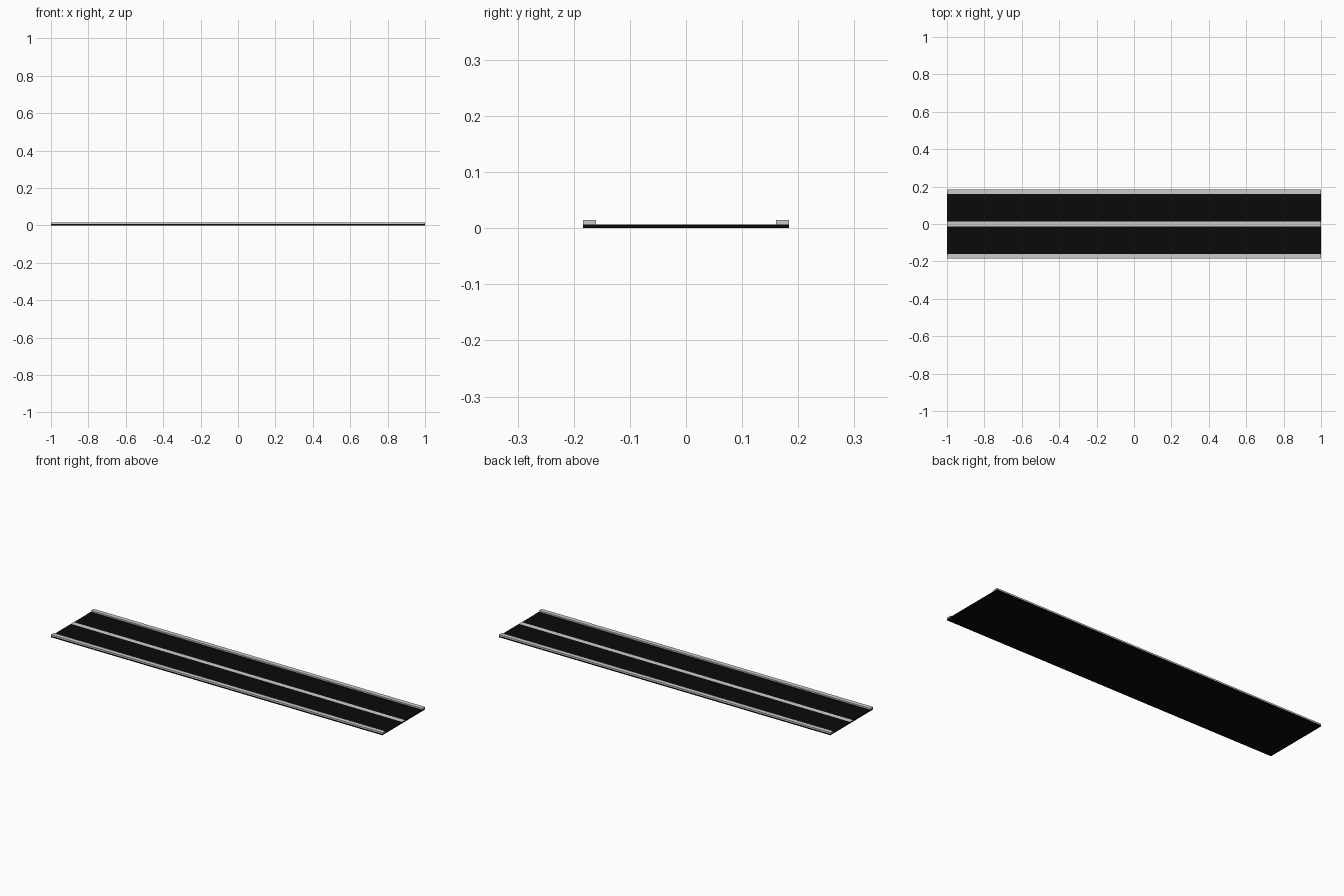
import bpy

if "Cube" in bpy.data.objects:
    bpy.data.objects.remove(bpy.data.objects["Cube"])


def box(name, y0, y1, z0, z1, material=None):
    """Full-length slab spanning x = -1..1."""
    bpy.ops.mesh.primitive_cube_add(size=1, location=(0, (y0 + y1) / 2, (z0 + z1) / 2))
    ob = bpy.context.object
    ob.name = name
    ob.scale = (2, y1 - y0, z1 - z0)
    bpy.ops.object.transform_apply(location=False, rotation=False, scale=True)
    if material:
        ob.data.materials.append(material)
    return ob


asphalt = bpy.data.materials.new("asphalt")
asphalt.diffuse_color = (0.003, 0.003, 0.003, 1)
asphalt.use_nodes = True
asphalt.node_tree.nodes["Principled BSDF"].inputs["Base Color"].default_value = asphalt.diffuse_color

HALF, CURB, DECK, TOP = 0.184, 0.024, 0.007, 0.0145

# Road slab
box("road_surface", -HALF, HALF, 0, DECK, asphalt)

# Raised curbs along both edges
box("curb_front", -HALF, -HALF + CURB, DECK, TOP)
box("curb_back", HALF - CURB, HALF, DECK, TOP)

# Painted centre line, almost flush with the road
bpy.ops.mesh.primitive_plane_add(size=1, location=(0, 0, DECK + 0.0003))
line = bpy.context.object
line.name = "centre_line"
line.scale = (2, 0.025, 1)
bpy.ops.object.transform_apply(location=False, rotation=False, scale=True)
